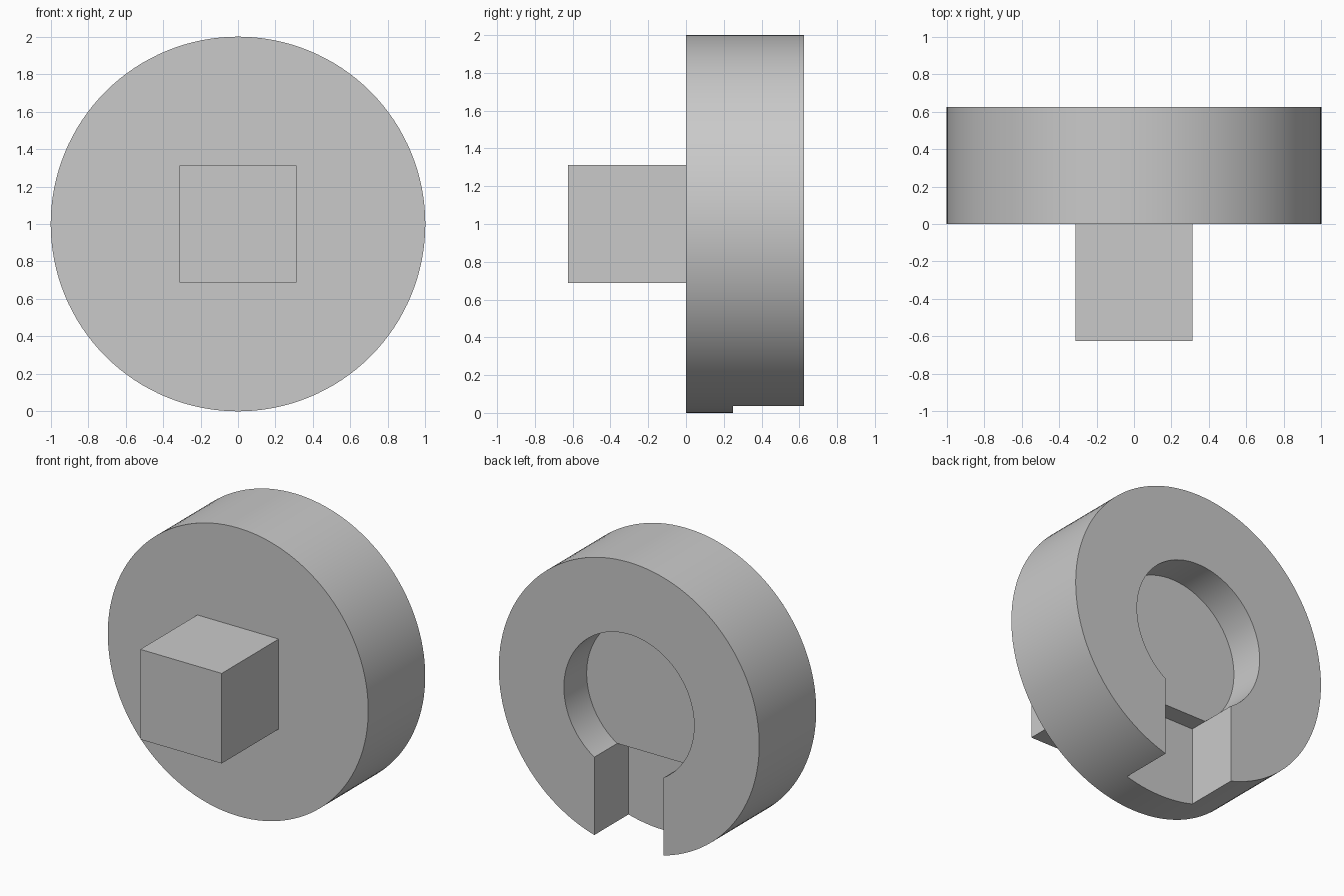
import bpy
import math

if "Cube" in bpy.data.objects:
    bpy.data.objects.remove(bpy.data.objects["Cube"], do_unlink=True)

# Single plain grey
grey = bpy.data.materials.new("light_grey")
grey.use_nodes = True
grey.diffuse_color = (0.59, 0.59, 0.59, 1)
grey.node_tree.nodes["Principled BSDF"].inputs["Base Color"].default_value = (0.59, 0.59, 0.59, 1)

RADIUS, THICKNESS = 1.0, 0.625
BORE = 0.5               # radius of the round recess
SLOT = 0.266             # half width of the slot
BORE_FLOOR, SLOT_FLOOR = 0.375, 0.25


def finish(name):
    obj = bpy.context.object
    obj.name = name
    obj.data.materials.append(grey)
    bpy.ops.object.transform_apply(location=True, rotation=True, scale=True)
    return obj


def box(name, x, y, z):
    """Box spanning the given (low, high) ranges."""
    spans = (x, y, z)
    bpy.ops.mesh.primitive_cube_add(size=1, location=[(a + b) / 2 for a, b in spans])
    bpy.context.object.scale = [b - a for a, b in spans]
    return finish(name)


def disc(name, radius, y):
    """Cylinder lying along y, centred at the wheel's height."""
    bpy.ops.mesh.primitive_cylinder_add(
        vertices=128, radius=radius, depth=y[1] - y[0],
        location=(0, (y[0] + y[1]) / 2, RADIUS), rotation=(math.pi / 2, 0, 0))
    return finish(name)


def cut(target, cutter):
    cutter.hide_render = True
    bpy.context.view_layer.objects.active = target
    mod = target.modifiers.new("cut", 'BOOLEAN')
    mod.operation, mod.solver, mod.object = 'DIFFERENCE', 'EXACT', cutter
    bpy.ops.object.modifier_apply(modifier=mod.name)
    bpy.data.objects.remove(cutter, do_unlink=True)


# Round body with a recess and a deeper slot running out of the bottom
body = disc("round_body", RADIUS, (0, THICKNESS))
cut(body, disc("bore_cutter", BORE, (BORE_FLOOR, 1)))
slot_top = RADIUS - math.sqrt(BORE ** 2 - SLOT ** 2)
cut(body, box("slot_cutter", (-SLOT, SLOT), (SLOT_FLOOR, 1), (-0.5, slot_top)))

bpy.ops.object.select_all(action='DESELECT')
body.select_set(True)
bpy.context.view_layer.objects.active = body
bpy.ops.object.shade_smooth_by_angle(angle=math.radians(25))

# Square peg on the front
half = THICKNESS / 2
box("square_peg", (-half, half), (-THICKNESS, 0), (RADIUS - half, RADIUS + half))
